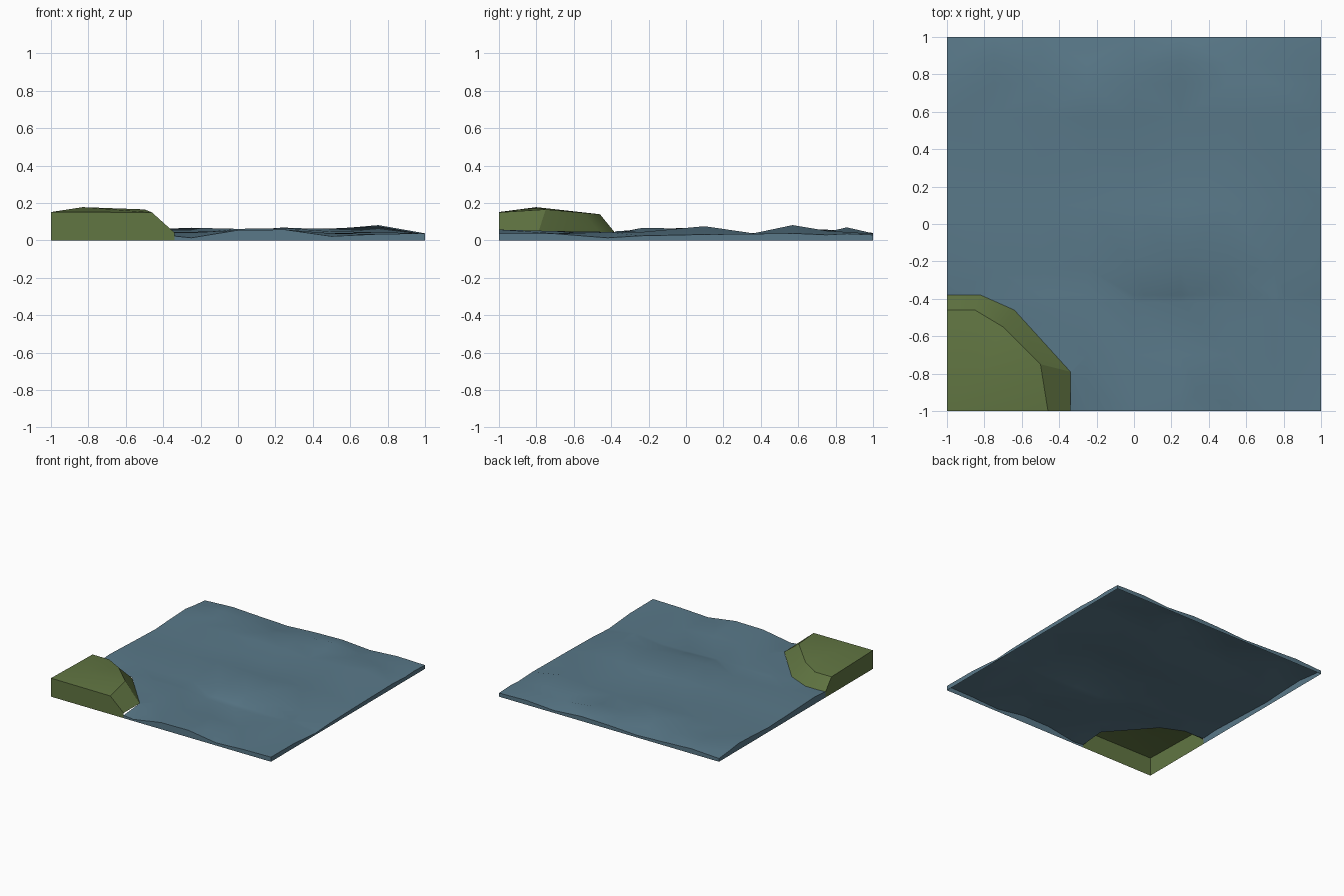
import bpy, bmesh, math
from mathutils import Vector

if "Cube" in bpy.data.objects:
    bpy.data.objects.remove(bpy.data.objects["Cube"])

# Wave heights in thousandths: rows along y, nine columns evenly along x
ROWS = [-1, -0.7, -0.42, -0.24, 0.1, 0.36, 0.57, 0.75, 0.86, 1]
WAVES = ["40 40 40 14 55 58 22 34 38", "40 40 40 42 50 50 38 30 36",
         "46 45 45 46 32 24 22 45 14", "58 46 36 38 62 66 48 45 25",
         "45 50 58 68 60 55 64 76 32", "36 40 36 35 30 30 35 38 35",
         "48 52 62 64 60 50 60 82 38", "54 46 50 58 48 45 55 52 30",
         "40 60 50 36 50 70 42 45 36", "27 40 28 18 32 38 20 36 30"]
H = [[int(n) / 1000 for n in row.split()] for row in WAVES]
SHORE = [(-1, -0.38), (-0.82, -0.38), (-0.64, -0.46), (-0.34, -0.79), (-0.34, -1)]


def material(name, color):
    m = bpy.data.materials.new(name)
    m.diffuse_color = (*color, 1)
    m.use_nodes = True
    m.node_tree.nodes["Principled BSDF"].inputs["Base Color"].default_value = m.diffuse_color
    return m


def add_skirt(bm):
    """Drop the outer square border of the tile to the ground."""
    def on_border(e):
        a, b = (v.co for v in e.verts)
        return any(abs(abs(a[i]) - 1) < 1e-4 and abs(a[i] - b[i]) < 1e-4 for i in (0, 1))
    rim = [e for e in bm.edges if e.is_boundary and on_border(e)]
    new = bmesh.ops.extrude_edge_only(bm, edges=rim)["geom"]
    for v in new:
        if isinstance(v, bmesh.types.BMVert):
            v.co.z = 0


def finish(bm, name, mat):
    add_skirt(bm)
    bmesh.ops.recalc_face_normals(bm, faces=bm.faces)
    bm.normal_update()
    if sum(f.normal.z * f.calc_area() for f in bm.faces) < 0:
        bmesh.ops.reverse_faces(bm, faces=bm.faces)
    me = bpy.data.meshes.new(name)
    bm.to_mesh(me)
    bm.free()
    ob = bpy.data.objects.new(name, me)
    bpy.context.collection.objects.link(ob)
    me.materials.append(mat)
    bpy.ops.object.select_all(action='DESELECT')
    ob.select_set(True)
    bpy.context.view_layer.objects.active = ob
    bpy.ops.object.shade_smooth_by_angle(angle=math.radians(30))


# Water surface
bm = bmesh.new()
grid = [[bm.verts.new((-1 + 0.25 * i, y, z)) for i, z in enumerate(row)]
        for y, row in zip(ROWS, H)]
for r0, r1 in zip(grid, grid[1:]):
    for i in range(8):
        bm.faces.new((r0[i], r0[i + 1], r1[i + 1], r1[i]))
bmesh.ops.triangulate(bm, faces=bm.faces)

# Cut the convex shore corner out of the water
inside = list(bm.faces)
for a, b in zip(SHORE, SHORE[1:]):
    p = Vector((*a, 0))
    d = Vector((*b, 0)) - p
    out = Vector((-d.y, d.x, 0)).normalized()
    geom = inside + list({e for f in inside for e in f.edges}) + list({v for f in inside for v in f.verts})
    res = bmesh.ops.bisect_plane(bm, geom=geom, plane_co=p, plane_no=out, dist=1e-5)
    inside = [f for f in res["geom"] if isinstance(f, bmesh.types.BMFace)
              and (f.calc_center_median() - p).dot(out) < 0]
bmesh.ops.delete(bm, geom=inside, context='FACES')
finish(bm, "water", material("water_blue", (0.10, 0.19, 0.25)))

# Grassy bank: shore line, crest line, then a gently domed top
bm = bmesh.new()
shore = [bm.verts.new((x, y, 0.042)) for x, y in SHORE]
crest = [bm.verts.new(c) for c in ((-1, -0.46, 0.14), (-0.85, -0.46, 0.14), (-0.70, -0.55, 0.148),
                                   (-0.50, -0.75, 0.166), (-0.46, -1, 0.15))]
peak = bm.verts.new((-0.83, -0.80, 0.178))
corner = bm.verts.new((-1, -1, 0.152))
for i in range(4):
    bm.faces.new((shore[i], crest[i], crest[i + 1], shore[i + 1]))
top = crest + [corner]
for a, b in zip(top, top[1:] + top[:1]):
    bm.faces.new((a, peak, b))
finish(bm, "grass_bank", material("grass_green", (0.12, 0.18, 0.055)))
